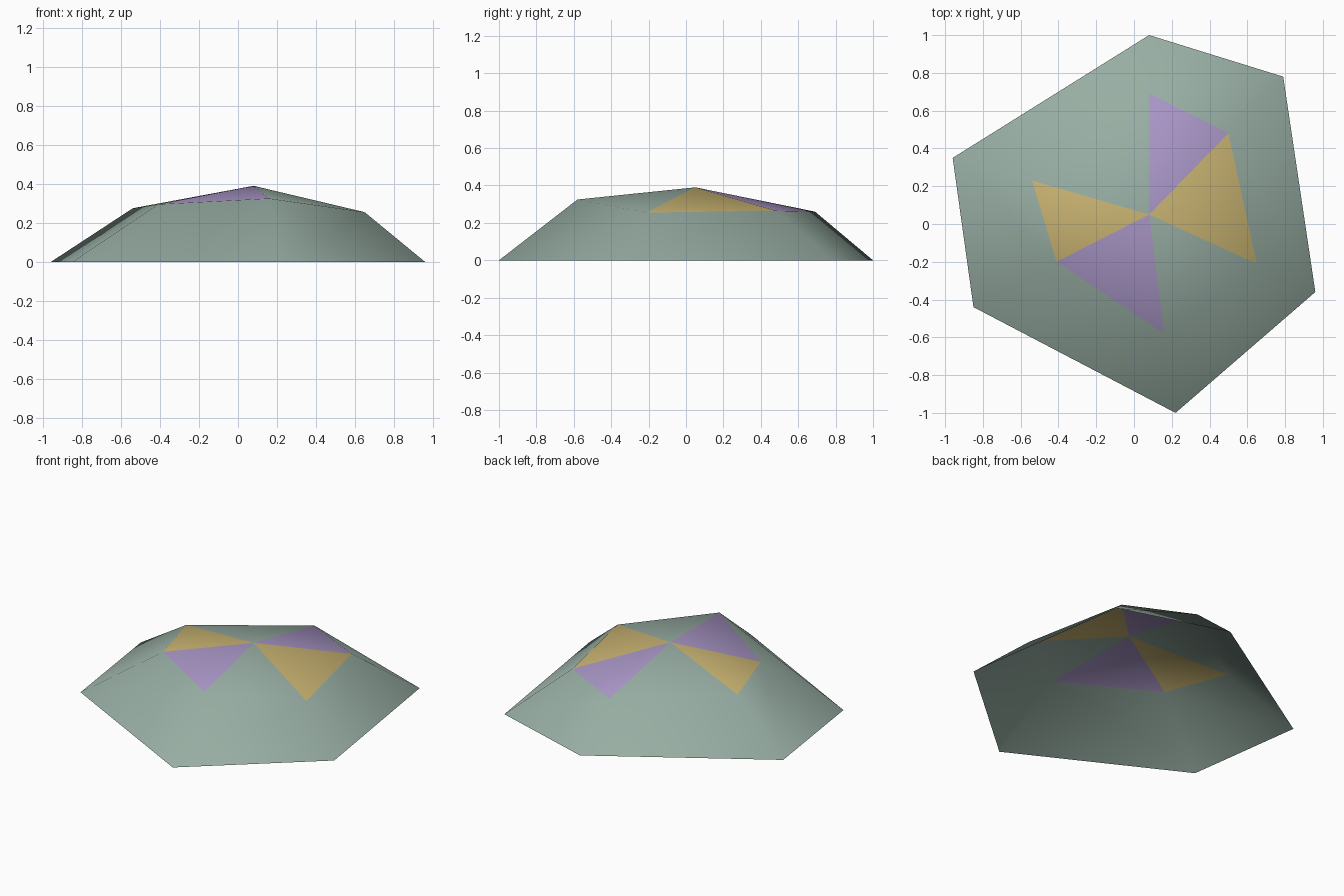
import bpy
import bmesh

cube = bpy.data.objects.get("Cube")
if cube:
    bpy.data.objects.remove(cube, do_unlink=True)


def make_material(name, rgb):
    mat = bpy.data.materials.new(name)
    mat.use_nodes = True
    color = (*rgb, 1.0)
    mat.diffuse_color = color
    mat.node_tree.nodes["Principled BSDF"].inputs["Base Color"].default_value = color
    return mat


materials = [
    make_material("sage green", (0.31, 0.42, 0.365)),
    make_material("mustard yellow", (0.58, 0.45, 0.165)),
    make_material("lavender purple", (0.39, 0.30, 0.56)),
]
GREEN, YELLOW, PURPLE = range(3)

# Canopy outline: irregular hexagonal rim, shoulder ring and peak
rim = [(-0.96, 0.35, 0), (-0.85, -0.44, 0), (0.22, -1.0, 0),
       (0.96, -0.36, 0), (0.79, 0.78, 0), (0.08, 1.0, 0)]
shoulder = [(-0.54, 0.23, 0.275), (-0.41, -0.20, 0.295), (0.16, -0.58, 0.325),
            (0.65, -0.21, 0.255), (0.50, 0.48, 0.265), (0.08, 0.69, 0.26)]
peak = (0.08, 0.05, 0.39)
crown_colors = [YELLOW, PURPLE, GREEN] * 2

# Open shell: coloured crown wedges above sloping skirt panels
bm = bmesh.new()
low = [bm.verts.new(p) for p in rim]
high = [bm.verts.new(p) for p in shoulder]
top = bm.verts.new(peak)
for i, color in enumerate(crown_colors):
    j = (i + 1) % len(rim)
    wedge = bm.faces.new((high[i], high[j], top))
    wedge.material_index = color
    bm.faces.new((low[i], low[j], high[j], high[i]))
for face in bm.faces:
    face.smooth = True

mesh = bpy.data.meshes.new("canopy")
bm.to_mesh(mesh)
bm.free()
for mat in materials:
    mesh.materials.append(mat)
canopy = bpy.data.objects.new("canopy", mesh)
bpy.context.collection.objects.link(canopy)
